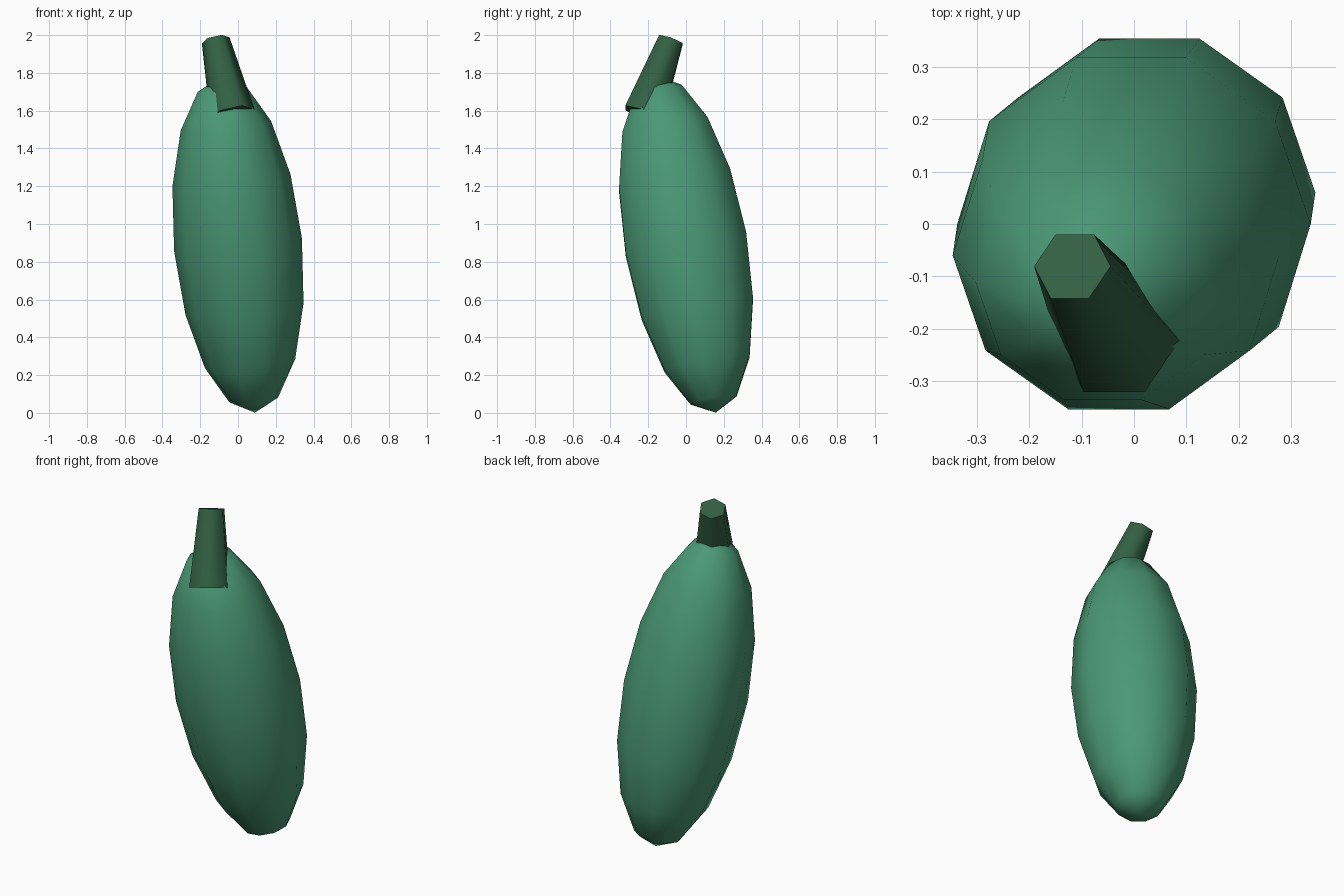
import bpy
import bmesh
from math import sin, cos, pi, radians
from mathutils import Vector, Matrix

cube = bpy.data.objects.get("Cube")
if cube:
    bpy.data.objects.remove(cube, do_unlink=True)


def make_material(name, color):
    mat = bpy.data.materials.new(name)
    mat.use_nodes = True
    mat.diffuse_color = (*color, 1)
    mat.node_tree.nodes["Principled BSDF"].inputs["Base Color"].default_value = (*color, 1)
    return mat


def turned_part(name, profile, sides, matrix, mat, angle):
    """Turn (radius, height) points around z; zero radius makes a tip."""
    bm = bmesh.new()
    rings = []
    for r, z in profile:
        if r < 1e-4:
            rings.append([bm.verts.new((0, 0, z))] * sides)
        else:
            rings.append([bm.verts.new((r * cos(2 * pi * k / sides),
                                        r * sin(2 * pi * k / sides), z))
                          for k in range(sides)])
    for low, high in zip(rings, rings[1:]):
        for k in range(sides):
            n = (k + 1) % sides
            corners = dict.fromkeys((low[k], low[n], high[n], high[k]))
            bm.faces.new(list(corners))
    # Close open ends
    for ring in (rings[0], rings[-1]):
        if ring[0] is not ring[1]:
            bm.faces.new(ring)
    bmesh.ops.transform(bm, matrix=matrix, verts=bm.verts)
    bmesh.ops.recalc_face_normals(bm, faces=bm.faces)
    mesh = bpy.data.meshes.new(name)
    bm.to_mesh(mesh)
    bm.free()
    mesh.materials.append(mat)
    obj = bpy.data.objects.new(name, mesh)
    bpy.context.collection.objects.link(obj)
    bpy.ops.object.select_all(action="DESELECT")
    obj.select_set(True)
    bpy.context.view_layer.objects.active = obj
    bpy.ops.object.shade_smooth_by_angle(angle=radians(angle))
    return obj


def placed(center, tilt_x, tilt_y):
    return (Matrix.Translation(Vector(center))
            @ Matrix.Rotation(radians(tilt_y), 4, "Y")
            @ Matrix.Rotation(radians(tilt_x), 4, "X"))


skin = make_material("soft green", (0.069, 0.314, 0.181))
stalk = make_material("dark green", (0.032, 0.117, 0.056))

# Leaning, elongated body
oval = [(0.34 * sin(pi * i / 8), -0.908 * cos(pi * i / 8)) for i in range(9)]
turned_part("body", oval, 10, placed((0, 0, 0.891), 10, -5.8), skin, 80)

# Tapered six-sided stem, leaning the other way
stem_profile = [(0.12, -0.213), (0.075, 0.213)]
turned_part("stem", stem_profile, 6,
            placed((-0.074, -0.152, 1.776), -19.5, -12.65), stalk, 70)
